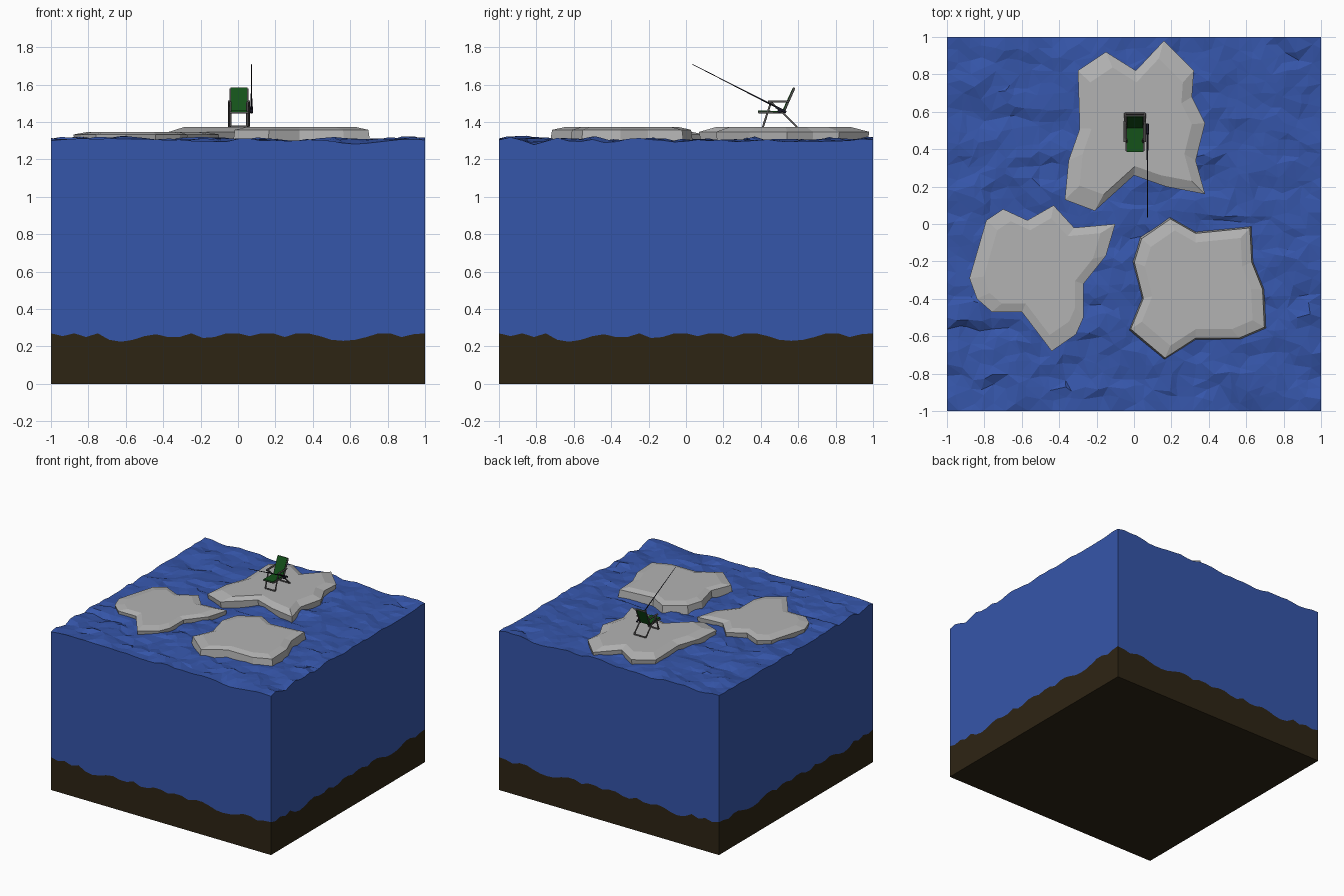
import bpy, bmesh, random
from math import radians
from mathutils import Vector, noise

if "Cube" in bpy.data.objects:
    bpy.data.objects.remove(bpy.data.objects["Cube"])

random.seed(4)
N = 32


def material(name, rgb):
    m = bpy.data.materials.new(name)
    m.diffuse_color = (*rgb, 1)
    m.use_nodes = True
    m.node_tree.nodes["Principled BSDF"].inputs["Base Color"].default_value = m.diffuse_color
    return m


WATER = material("water blue", (0.036, 0.092, 0.40))
SOIL = material("dark soil", (0.027, 0.018, 0.007))
ICE = material("pale stone", (0.45, 0.45, 0.45))
GREEN = material("green cloth", (0.007, 0.085, 0.01))
METAL = material("grey metal", (0.10, 0.095, 0.095))
DARK = material("dark rod", (0.01, 0.01, 0.02))


def finish(name, bm, mat):
    bmesh.ops.recalc_face_normals(bm, faces=bm.faces)
    me = bpy.data.meshes.new(name)
    bm.to_mesh(me)
    bm.free()
    ob = bpy.data.objects.new(name, me)
    bpy.context.collection.objects.link(ob)
    me.materials.append(mat)
    return ob


# uneven line where soil meets water
PROFILE = [.27, .255, .27, .25, .27, .235, .225, .235, .255, .265, .25,
           .25, .27, .245, .25, .27, .27, .255, .27, .27, .25, .27, .27,
           .255, .235, .23, .235, .25, .27, .27, .25, .265, .27]


def soil_height(x, y):
    i, j = round((x + 1) * N / 2), round((y + 1) * N / 2)
    if i in (0, N):
        return PROFILE[j]
    if j in (0, N):
        return PROFILE[i]
    return (PROFILE[i] + PROFILE[j]) / 2


def flat_base(x, y):
    return 0.0


def wave_height(x, y):
    z = noise.noise(Vector((x * 4, y * 8, 3.1)))
    z += 0.6 * noise.noise(Vector((x * 9, y * 15, 7.7)))
    return 1.302 + 0.026 * z


def block(name, top, base, mat, jitter=0.0):
    bm = bmesh.new()
    bmesh.ops.create_grid(bm, x_segments=N, y_segments=N, size=1)
    res = bmesh.ops.extrude_face_region(bm, geom=bm.faces[:], use_keep_orig=True)
    lower = {g for g in res["geom"] if isinstance(g, bmesh.types.BMVert)}
    for v in bm.verts:
        x, y = v.co.x, v.co.y
        v.co.z = base(x, y) if v in lower else top(x, y)
        if v not in lower and max(abs(x), abs(y)) < 0.99:
            v.co.x += random.uniform(-jitter, jitter)
            v.co.y += random.uniform(-jitter, jitter)
    bmesh.ops.triangulate(bm, faces=bm.faces[:])
    return finish(name, bm, mat)


block("soil_bed", soil_height, flat_base, SOIL)
block("water_block", wave_height, soil_height, WATER, 0.025)


# floating slabs: outline, chamfered rim and flat plateau
def slab(name, outline, rim, top, under, inner=0.8):
    c = Vector((sum(p[0] for p in outline), sum(p[1] for p in outline))) / len(outline)
    bm = bmesh.new()
    rings = []
    for scale, z in ((under[0], under[1]), (under[2], rim), (inner, top)):
        ring = []
        for p in outline:
            q = c + (Vector(p) - c) * scale
            ring.append(bm.verts.new((q.x, q.y, z)))
        rings.append(ring)
    n = len(outline)
    for a, b in zip(rings, rings[1:]):
        for i in range(n):
            k = (i + 1) % n
            bm.faces.new((a[i], a[k], b[k], b[i]))
    bm.faces.new(rings[-1])
    bm.faces.new(rings[0][::-1])
    finish(name, bm, ICE)


slab("back_slab", [(-.30, .82), (-.15, .92), (.01, .82), (.16, .98), (.32, .82),
                   (.31, .68), (.38, .54), (.33, .34), (.38, .16), (.17, .20),
                   (0, .26), (-.21, .07), (-.37, .13), (-.35, .34), (-.29, .51)],
     1.347, 1.372, (.97, 1.27, 1))
slab("left_slab", [(-.79, .02), (-.70, .08), (-.57, .02), (-.43, .10), (-.32, -.02),
                   (-.10, 0), (-.15, -.17), (-.27, -.32), (-.27, -.50), (-.31, -.59),
                   (-.44, -.68), (-.60, -.47), (-.76, -.47), (-.84, -.40), (-.88, -.29)],
     1.333, 1.347, (.97, 1.27, 1))
slab("right_slab", [(.03, -.07), (.19, .04), (.33, -.04), (.63, -.01), (.64, -.20),
                    (.70, -.35), (.71, -.56), (.57, -.62), (.33, -.62), (.16, -.73),
                    (-.03, -.57), (.04, -.40), (-.01, -.20)],
     1.358, 1.372, (1, 1.27, .965))


# tubes along a path
def tube(name, pts, r, mat, radii=None, sides=1):
    cu = bpy.data.curves.new(name, "CURVE")
    cu.dimensions = "3D"
    cu.bevel_depth = r
    cu.bevel_resolution = sides
    cu.use_fill_caps = True
    sp = cu.splines.new("POLY")
    sp.points.add(len(pts) - 1)
    for i, p in enumerate(pts):
        sp.points[i].co = (*p, 1)
        sp.points[i].radius = radii[i] if radii else 1
    ob = bpy.data.objects.new(name, cu)
    bpy.context.collection.objects.link(ob)
    cu.materials.append(mat)
    return ob


# folding chair
CX, R = 0.005, 0.006
for side, s in (("left", -1), ("right", 1)):
    xo, xi = CX + s * 0.053, CX + s * 0.045
    tube(side + "_front_leg", [(xi, .412, 1.376), (xi, .455, 1.508)], R, METAL)
    tube(side + "_rear_leg", [(xo, .45, 1.508), (xo, .522, 1.445), (xo, .59, 1.376)], R, METAL)
    tube(side + "_armrest", [(xo, .438, 1.51), (xo, .55, 1.51)], 0.007, METAL)
    tube(side + "_side_rail", [(xi, .39, 1.451), (xi, .522, 1.449), (xi, .578, 1.578)], R, METAL)
for name, y, z, w in (("front_foot_bar", .412, 1.376, .045), ("rear_foot_bar", .59, 1.376, .053),
                      ("seat_front_bar", .39, 1.451, .045), ("back_top_bar", .578, 1.578, .045)):
    tube(name, [(CX - w, y, z), (CX + w, y, z)], R, METAL)


def cloth(name, a, b):
    bm = bmesh.new()
    bmesh.ops.create_cube(bm, size=1)
    d = Vector((0, b[0] - a[0], b[1] - a[1]))
    nrm = Vector((0, -d.z, d.y)).normalized()
    mid = Vector((CX, (a[0] + b[0]) / 2, (a[1] + b[1]) / 2))
    for v in bm.verts:
        v.co = mid + Vector((v.co.x * .084, 0, 0)) + d * v.co.y + nrm * v.co.z * .012
    finish(name, bm, GREEN)


cloth("seat_cloth", (.386, 1.455), (.518, 1.453))
cloth("backrest_cloth", (.518, 1.453), (.577, 1.582))

# fishing rod, reel and line
RX = 0.072
tip = (RX, .035, 1.708)
tube("rod", [(RX, .53, 1.455), (RX, .44, 1.501), tip], 0.005, DARK, [1, .9, .35])
tube("rod_grip", [(RX, .535, 1.452), (RX, .48, 1.48)], 0.008, DARK)
tube("reel", [(RX - .008, .50, 1.458), (RX + .008, .50, 1.458)], 0.011, DARK, sides=2)
tube("line", [tip, (RX, .035, 1.30)], 0.001, DARK, sides=0)
